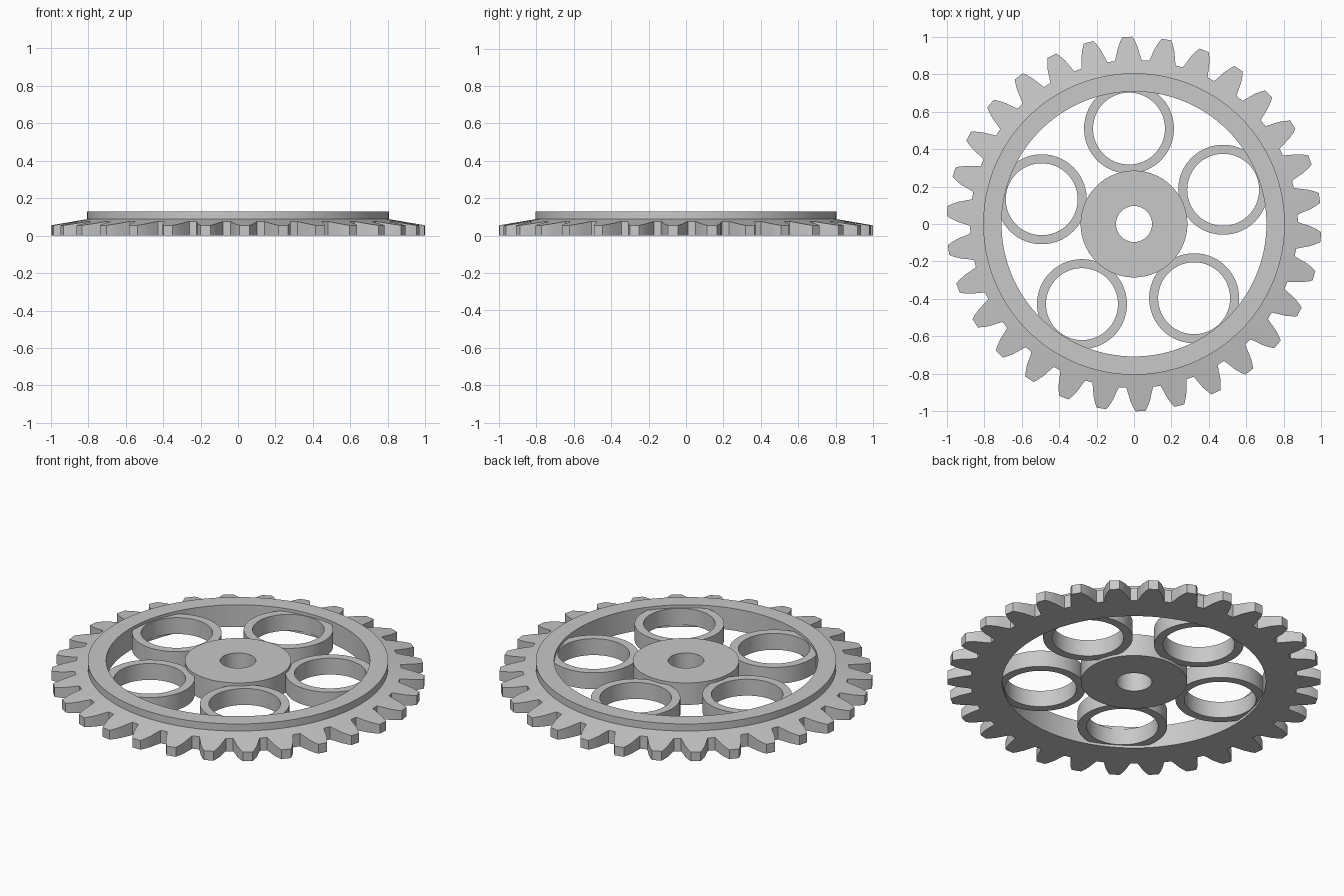
import bpy, bmesh, math

if "Cube" in bpy.data.objects:
    bpy.data.objects.remove(bpy.data.objects["Cube"], do_unlink=True)

# Single grey material
GREY = (0.58, 0.58, 0.58, 1.0)
grey = bpy.data.materials.new("plain_grey")
grey.use_nodes = True
grey.diffuse_color = GREY
grey.node_tree.nodes["Principled BSDF"].inputs["Base Color"].default_value = GREY


def revolve(name, columns, location=(0, 0, 0)):
    """Join closed (radius, height) sections, one per angle, into a ring."""
    bm = bmesh.new()
    rows = [[bm.verts.new((r * math.cos(a), r * math.sin(a), z)) for r, z in section]
            for a, section in columns]
    for i, row in enumerate(rows):
        nxt = rows[(i + 1) % len(rows)]
        for j in range(len(row)):
            k = (j + 1) % len(row)
            bm.faces.new((row[j], nxt[j], nxt[k], row[k]))
    bmesh.ops.recalc_face_normals(bm, faces=bm.faces)
    mesh = bpy.data.meshes.new(name)
    bm.to_mesh(mesh)
    bm.free()
    mesh.materials.append(grey)
    obj = bpy.data.objects.new(name, mesh)
    obj.location = location
    bpy.context.collection.objects.link(obj)
    bpy.ops.object.select_all(action="DESELECT")
    obj.select_set(True)
    bpy.context.view_layer.objects.active = obj
    bpy.ops.object.shade_smooth_by_angle(angle=math.radians(30))
    return obj


def tube(name, inner, outer, bottom, top, location=(0, 0, 0), sides=96):
    section = [(inner, bottom), (outer, bottom), (outer, top), (inner, top)]
    return revolve(name, [(math.tau * i / sides, section) for i in range(sides)], location)


# Toothed rim: curved flanks and a sloping upper face below the raised band
TEETH = 30
PHASE = 8
HEIGHT = 0.13
INNER, BAND = 0.707, 0.805
flank = [(-4.7, 0.875), (-4.1, 0.90), (-3.2, 0.945), (-2.2, 0.98), (-1.5, 1.0)]
tooth = flank + [(-a, r) for a, r in reversed(flank)]


def slope(r):
    return 0.088 - (r - BAND) * 0.17


columns = []
for t in range(TEETH):
    for offset, r in tooth:
        angle = math.radians(PHASE + t * 360 / TEETH + offset)
        columns.append((angle, [(INNER, 0), (r, 0), (r, slope(r)), (BAND, slope(BAND)),
                                (BAND, HEIGHT), (INNER, HEIGHT)]))
revolve("toothed_rim", columns)

# Central hub with axle hole
tube("hub", 0.096, 0.285, 0, HEIGHT)

# Five ring spokes linking hub and rim
for i in range(5):
    a = math.radians(93 + i * 72)
    tube(f"ring_spoke_{i + 1}", 0.192, 0.24, 0.015, 0.112,
         (0.51 * math.cos(a), 0.51 * math.sin(a), 0))
